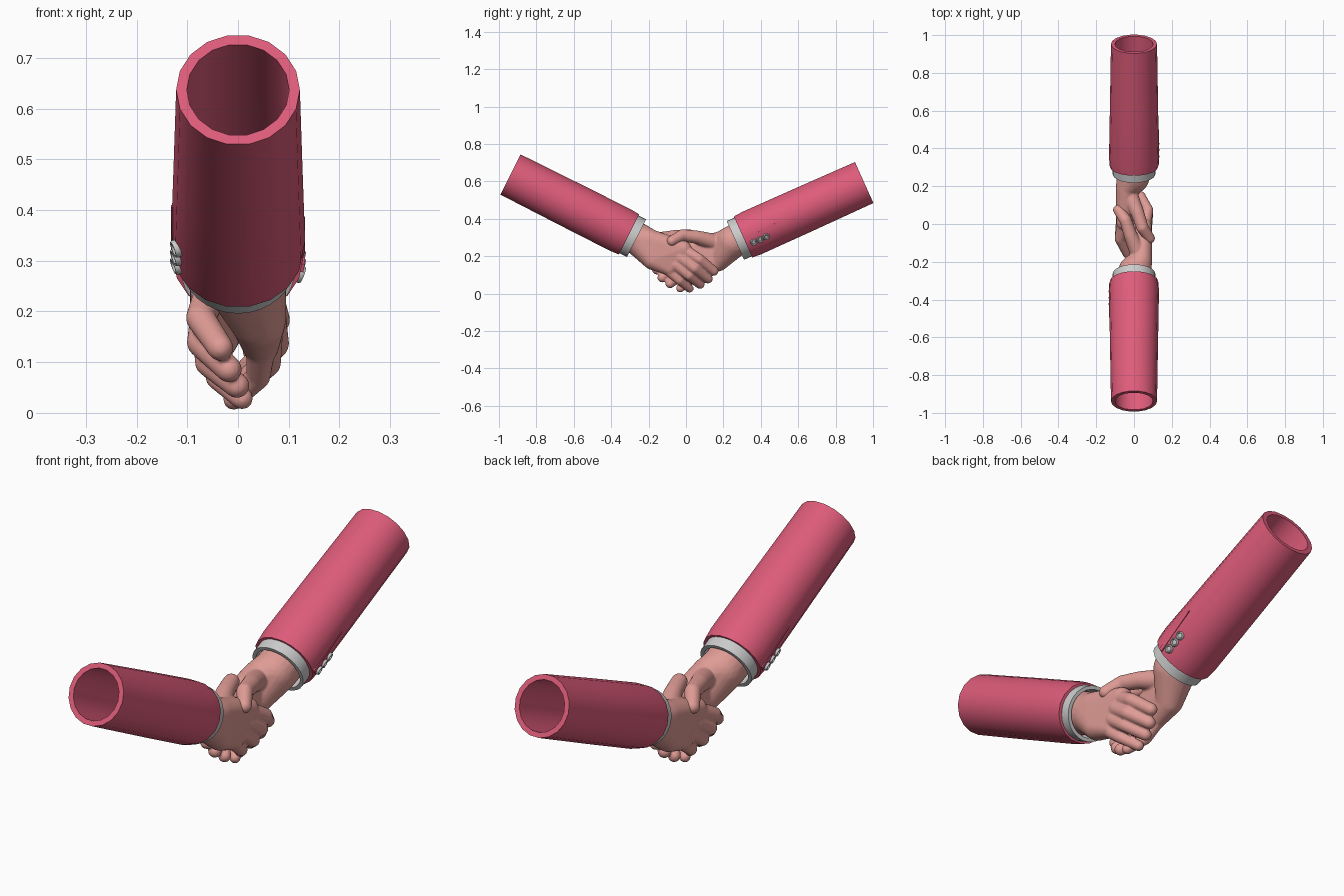
import bpy, bmesh, math
from mathutils import Matrix, Vector

if "Cube" in bpy.data.objects:
    bpy.data.objects.remove(bpy.data.objects["Cube"])

def material(name, rgb):
    m = bpy.data.materials.new(name)
    m.diffuse_color = (*rgb, 1)
    m.use_nodes = True
    m.node_tree.nodes["Principled BSDF"].inputs["Base Color"].default_value = m.diffuse_color
    return m

RED = material("sleeve_cloth", (0.73, 0.107, 0.195))
SKIN = material("skin", (0.74, 0.33, 0.30))

def finish(bm, name, matrix, mat=None, angle=40):
    bmesh.ops.recalc_face_normals(bm, faces=bm.faces)
    me = bpy.data.meshes.new(name)
    bm.to_mesh(me)
    bm.free()
    for p in me.polygons:
        p.use_smooth = True
    me.set_sharp_from_angle(angle=math.radians(angle))
    if mat:
        me.materials.append(mat)
    ob = bpy.data.objects.new(name, me)
    ob.matrix_world = matrix
    bpy.context.collection.objects.link(ob)
    return ob

def tube(profile, sides):
    """Closed (radius, z, x scale) profile swept around the arm axis."""
    bm = bmesh.new()
    rings = []
    for r, z, sx in profile:
        rings.append([bm.verts.new((r * sx * math.cos(2 * math.pi * i / sides),
                                    r * math.sin(2 * math.pi * i / sides), z)) for i in range(sides)])
    for k, a in enumerate(rings):
        b = rings[(k + 1) % len(rings)]
        for i in range(sides):
            j = (i + 1) % sides
            bm.faces.new((a[i], a[j], b[j], b[i]))
    return bm

# unit sphere points used to make rounded hulls
tmp = bmesh.new()
bmesh.ops.create_icosphere(tmp, subdivisions=3, radius=1)
BALL = [v.co.copy() for v in tmp.verts]
tmp.free()

def add_hull(bm, balls):
    h = bmesh.new()
    for x, y, z, r in balls:
        for p in BALL:
            h.verts.new(Vector((x, y, z)) + p * r)
    res = bmesh.ops.convex_hull(h, input=h.verts[:])
    loose = {g for g in res["geom_interior"] + res["geom_unused"] if isinstance(g, bmesh.types.BMVert)}
    bmesh.ops.delete(h, geom=list(loose), context='VERTS')
    me = bpy.data.meshes.new("hull")
    h.to_mesh(me)
    h.free()
    bm.from_mesh(me)
    bpy.data.meshes.remove(me)

# hand bones as (x, y, z, radius)
FINGERS = [
    [(0.055, -0.01, 0.232, 0.034), (0.074, 0.075, 0.185, 0.029), (0.035, 0.152, 0.125, 0.026)],
    [(0.062, -0.03, 0.192, 0.033), (0.072, 0.05, 0.137, 0.029), (0.018, 0.122, 0.083, 0.026)],
    [(0.058, -0.055, 0.155, 0.031), (0.058, 0.02, 0.098, 0.027), (0.002, 0.08, 0.052, 0.025)],
    [(0.045, -0.09, 0.122, 0.029), (0.040, -0.03, 0.070, 0.024), (-0.008, 0.025, 0.028, 0.022)],
]
THUMB = [(0.03, -0.17, 0.275, 0.046), (-0.018, -0.06, 0.303, 0.036),
         (-0.045, 0.02, 0.312, 0.032), (-0.083, 0.075, 0.28, 0.028)]
WRIST = [(0, -0.34, 0.327, 0.088), (0.005, -0.25, 0.283, 0.088)]
HEEL = [(0.04, -0.19, 0.285, 0.055), (0.04, -0.175, 0.178, 0.055)]
PALM_END = [(0.052, -0.01, 0.24, 0.042), (0.045, -0.085, 0.13, 0.036)]

def hand(name, matrix):
    bm = bmesh.new()
    add_hull(bm, WRIST)
    add_hull(bm, WRIST[1:] + HEEL)
    add_hull(bm, HEEL + PALM_END)
    for chain in FINGERS + [THUMB]:
        for a, b in zip(chain, chain[1:]):
            add_hull(bm, [a, b])
    ob = finish(bm, name, matrix, SKIN, 180)
    rm = ob.modifiers.new("blend", 'REMESH')
    rm.mode = 'VOXEL'
    rm.voxel_size = 0.005
    rm.use_smooth_shade = True
    sm = ob.modifiers.new("soften", 'SMOOTH')
    sm.factor = 0.5
    sm.iterations = 5

def button(bm, loc, normal):
    """Rimmed disc with a raised centre."""
    m = Matrix.Translation(loc) @ normal.to_track_quat('Z', 'Y').to_matrix().to_4x4()
    prof = [(0.0, 0.004), (0.006, 0.004), (0.009, 0.003), (0.012, 0.008),
            (0.016, 0.008), (0.018, 0.004), (0.018, -0.006)]
    n, rings = 16, []
    for r, z in prof[1:]:
        rings.append([bm.verts.new(m @ Vector((r * math.cos(2 * math.pi * i / n),
                                               r * math.sin(2 * math.pi * i / n), z))) for i in range(n)])
    bm.faces.new(rings[0])
    bm.faces.new(rings[-1])
    for a, b in zip(rings, rings[1:]):
        for i in range(n):
            j = (i + 1) % n
            bm.faces.new((a[i], a[j], b[j], b[i]))

def on_sleeve(deg, z, r):
    a = math.radians(deg)
    return Vector((r * 1.04 * math.cos(a), r * math.sin(a), z))

# arm frame: local z runs from the wrist up the forearm
ang = math.radians(25.5)
c, s = math.cos(ang), math.sin(ang)
ARM = Matrix(((1, 0, 0, 0), (0, s, -c, -0.305), (0, c, s, 0.31), (0, 0, 0, 1)))
PIVOT = Matrix.Translation((0, 0, 0.3))
TILT = PIVOT @ Matrix.Rotation(math.radians(-1.3), 4, 'X') @ PIVOT.inverted()

for side, turn in (("front", 0), ("back", math.pi)):
    base = TILT @ Matrix.Rotation(turn, 4, 'Z')
    arm = base @ ARM

    # hollow sleeve, slightly wider at the cuff
    sleeve = tube([(0.122, 0.0, 1.05), (0.126, 0.05, 1.05), (0.125, 0.35, 1.02), (0.122, 0.71, 1.0),
                   (0.101, 0.71, 1.0), (0.104, 0.35, 1.02), (0.106, 0.0, 1.05)], 18)
    finish(sleeve, side + "_sleeve", arm, RED)

    # shirt cuff
    cuff = tube([(0.113, -0.045, 1.0), (0.114, 0.06, 1.0), (0.098, 0.06, 1.0), (0.098, -0.045, 1.0)], 32)
    finish(cuff, side + "_cuff", arm)

    # narrow overlapping vent edge on the sleeve
    vent = bmesh.new()
    outline = [(186, 0.005), (194, 0.005), (183, 0.21), (181, 0.21)]
    lo = [vent.verts.new(on_sleeve(d, z, 0.117)) for d, z in outline]
    hi = [vent.verts.new(on_sleeve(d, z, 0.1275)) for d, z in outline]
    vent.faces.new(lo)
    vent.faces.new(hi)
    for i in range(4):
        j = (i + 1) % 4
        vent.faces.new((lo[i], lo[j], hi[j], hi[i]))
    finish(vent, side + "_sleeve_vent", arm, RED)

    # three cuff buttons
    buttons = bmesh.new()
    for k in range(3):
        p = on_sleeve(203, 0.04 + 0.037 * k, 0.126)
        button(buttons, p, Vector((p.x, p.y, 0)).normalized())
    finish(buttons, side + "_sleeve_buttons", arm)

    hand(side + "_hand", base)
